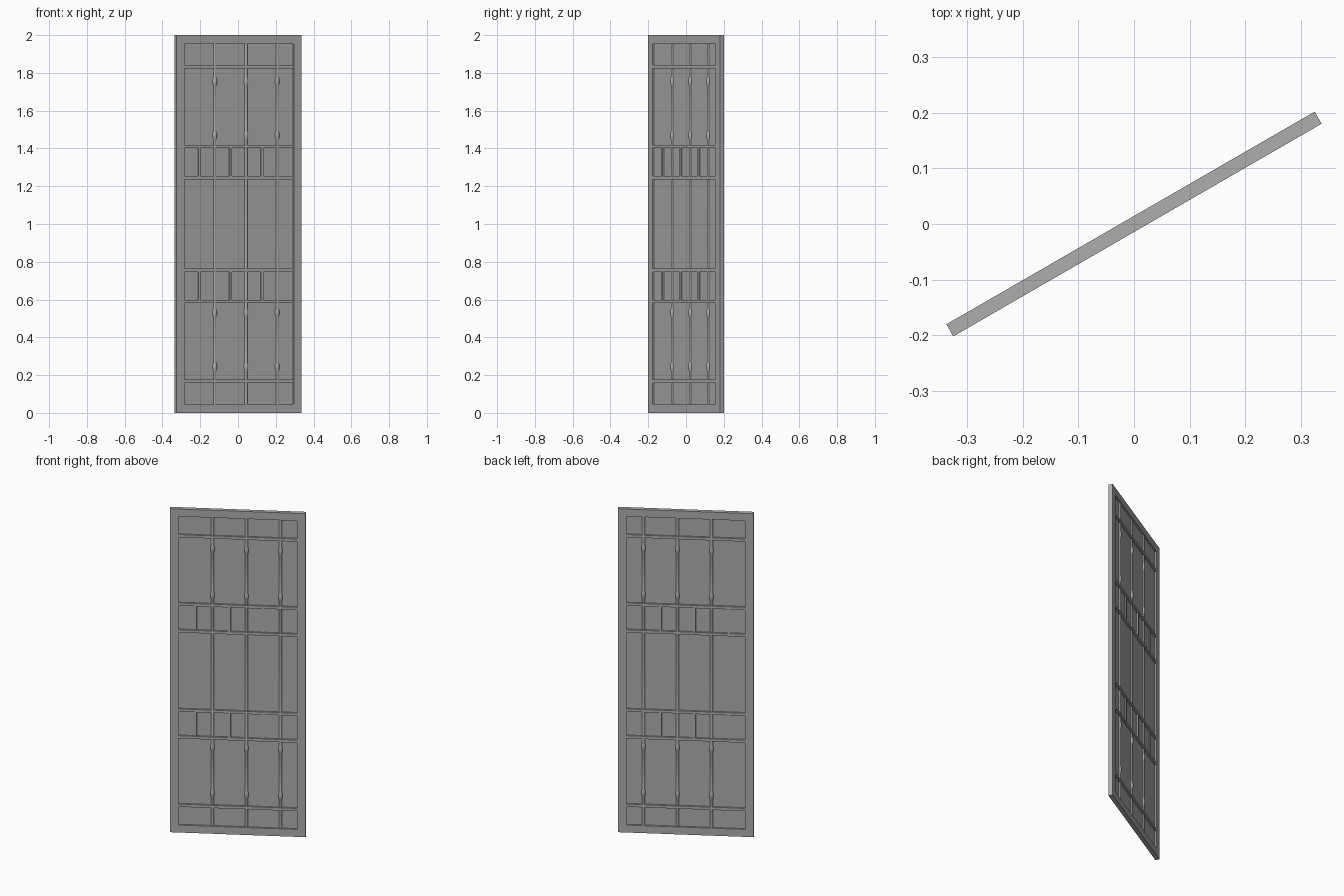
import bpy, bmesh, math
from mathutils import Matrix, Vector

cube = bpy.data.objects.get("Cube")
if cube:
    bpy.data.objects.remove(cube, do_unlink=True)

WIDTH, HEIGHT, DEPTH = 0.764, 2.0, 0.025
STILE, EDGE, BAR = 0.048, 0.046, 0.017
SPACING = WIDTH / 4
TURN = Matrix.Rotation(math.radians(30), 4, 'Z')

grey = bpy.data.materials.new("plain grey")
GREY = (0.42, 0.42, 0.42, 1)
grey.use_nodes = True
grey.diffuse_color = GREY
bsdf = next(n for n in grey.node_tree.nodes if n.type == 'BSDF_PRINCIPLED')
bsdf.inputs["Base Color"].default_value = GREY


def finish(name, bm, x=0, z=0, smooth=False):
    """Turn a bmesh into an object, placed along the turned door."""
    bmesh.ops.recalc_face_normals(bm, faces=bm.faces)
    mesh = bpy.data.meshes.new(name)
    bm.to_mesh(mesh)
    bm.free()
    mesh.materials.append(grey)
    obj = bpy.data.objects.new(name, mesh)
    bpy.context.collection.objects.link(obj)
    obj.matrix_world = TURN @ Matrix.Translation((x, 0, z))
    if smooth:
        bpy.ops.object.select_all(action='DESELECT')
        obj.select_set(True)
        bpy.context.view_layer.objects.active = obj
        bpy.ops.object.shade_smooth_by_angle(angle=math.radians(40))


def box(name, x, z, width, depth, height):
    bm = bmesh.new()
    bmesh.ops.create_cube(bm, size=1)
    bmesh.ops.scale(bm, vec=(width, depth, height), verts=bm.verts)
    finish(name, bm, x, z)


def lathe(name, x, profile):
    """Spin (radius, height) points about the upright axis."""
    bm = bmesh.new()
    verts = [bm.verts.new((r, 0, z)) for r, z in profile]
    edges = [bm.edges.new(pair) for pair in zip(verts, verts[1:])]
    bmesh.ops.spin(bm, geom=verts + edges, cent=(0, 0, 0), axis=(0, 0, 1),
                   angle=math.tau, steps=16)
    bmesh.ops.remove_doubles(bm, verts=bm.verts, dist=1e-5)
    finish(name, bm, x, smooth=True)


# Outer frame: one closed ring with an opening
bm = bmesh.new()
rings = []
for y in (-DEPTH / 2, DEPTH / 2):
    for inset_x, inset_z in ((0, 0), (STILE, EDGE)):
        hx = WIDTH / 2 - inset_x
        rings.append([bm.verts.new(p) for p in (
            (-hx, y, inset_z), (hx, y, inset_z),
            (hx, y, HEIGHT - inset_z), (-hx, y, HEIGHT - inset_z))])
front_out, front_in, back_out, back_in = rings
for a, b in ((front_out, front_in), (front_in, back_in),
             (back_in, back_out), (back_out, front_out)):
    for i in range(4):
        j = (i + 1) % 4
        bm.faces.new((a[i], a[j], b[j], b[i]))
finish("outer_frame", bm)

# Thin sheet in the middle of the frame
inner = WIDTH - 2 * STILE
box("centre_panel", 0, HEIGHT / 2, inner + 0.01, 0.003, HEIGHT - 2 * EDGE + 0.01)

# Cross rails, mirrored about mid height
rail_offsets = (0.833, 0.4105, 0.2445)
for offset in rail_offsets:
    for side, label in ((1, "upper"), (-1, "lower")):
        box(f"{label}_cross_rail", 0, HEIGHT / 2 + side * offset,
            inner + 0.004, DEPTH - 0.002, BAR)

# Upright round rods with collars
centres = [SPACING * (i - 0.75) for i in range(3)]
collars = (0.245, 0.53, 1.47, 1.755)
for x in centres:
    profile = [(BAR / 2, EDGE)]
    for z in collars:
        profile += [(BAR / 2, z - 0.022), (0.0125, z - 0.010),
                    (0.0125, z + 0.010), (BAR / 2, z + 0.022)]
    profile.append((BAR / 2, HEIGHT - EDGE))
    lathe("upright_rod", x, profile)

# Short bars between the rods in the two narrow bands
band = sum(rail_offsets[1:]) / 2
for x in centres:
    for side in (1, -1):
        box("short_bar", x - SPACING / 2, HEIGHT / 2 + side * band,
            BAR * 0.85, BAR, rail_offsets[1] - rail_offsets[2])
